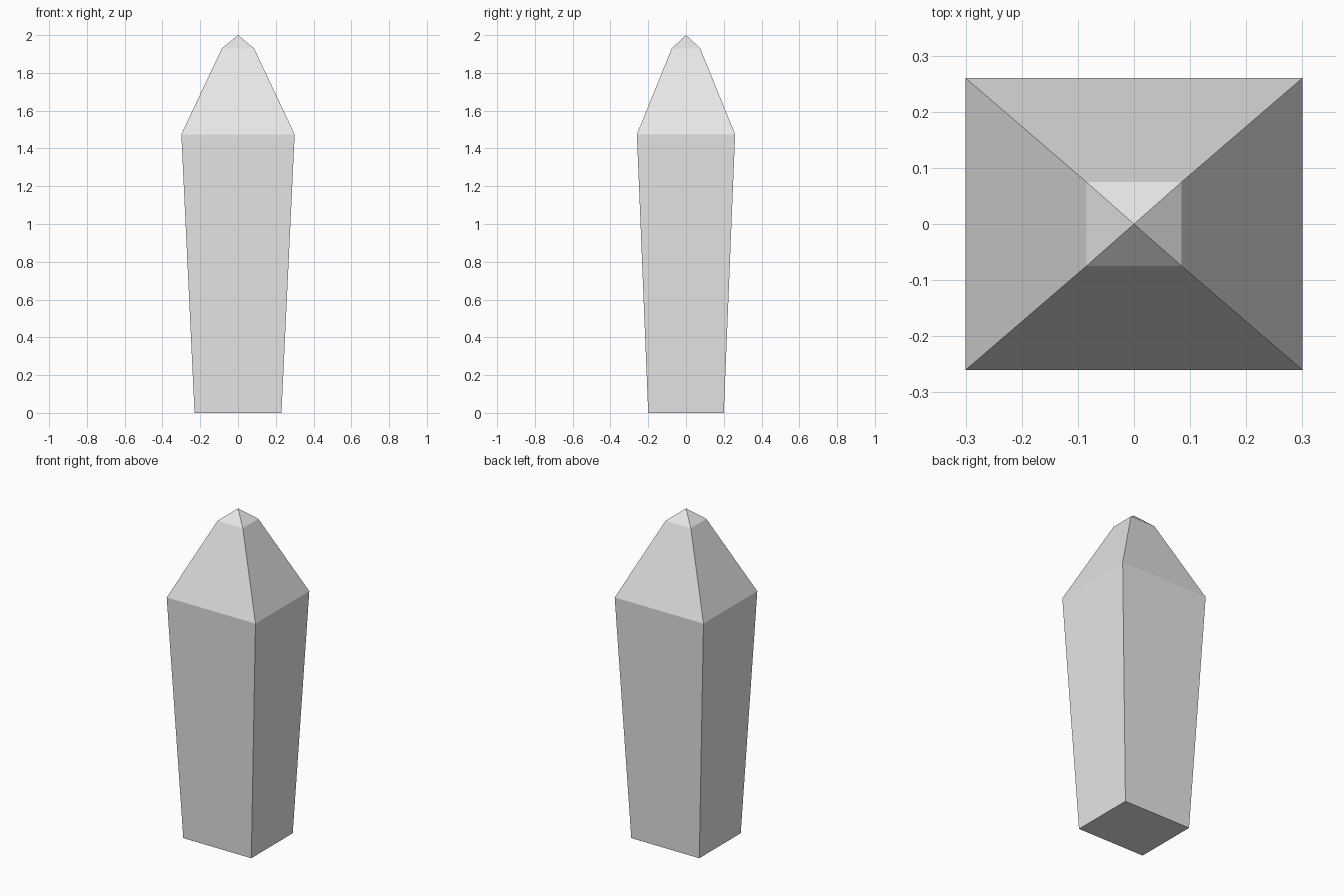
import bpy
import bmesh

cube = bpy.data.objects.get("Cube")
if cube:
    bpy.data.objects.remove(cube, do_unlink=True)

# Plain grey stone
GREY = (0.8, 0.8, 0.8, 1.0)
stone = bpy.data.materials.new("pale grey")
stone.use_nodes = True
stone.diffuse_color = GREY
stone.node_tree.nodes["Principled BSDF"].inputs["Base Color"].default_value = GREY

# Rectangular rings as (half width, half depth, height), then the apex
RINGS = [(0.23, 0.20, 0.0), (0.30, 0.26, 1.475), (0.085, 0.075, 1.93)]
CORNERS = [(-1, -1), (1, -1), (1, 1), (-1, 1)]

bm = bmesh.new()
loops = [[bm.verts.new((sx * w, sy * d, z)) for sx, sy in CORNERS]
         for w, d, z in RINGS]
apex = bm.verts.new((0, 0, 2))

# Base, tapered shaft, shoulders and pointed tip
bm.faces.new(loops[0][::-1])
for i in range(4):
    j = (i + 1) % 4
    for low, high in zip(loops, loops[1:]):
        bm.faces.new((low[i], low[j], high[j], high[i]))
    bm.faces.new((loops[-1][i], loops[-1][j], apex))
bmesh.ops.recalc_face_normals(bm, faces=bm.faces)

mesh = bpy.data.meshes.new("pointed_pillar")
bm.to_mesh(mesh)
bm.free()
mesh.materials.append(stone)
pillar = bpy.data.objects.new("pointed_pillar", mesh)
bpy.context.collection.objects.link(pillar)
